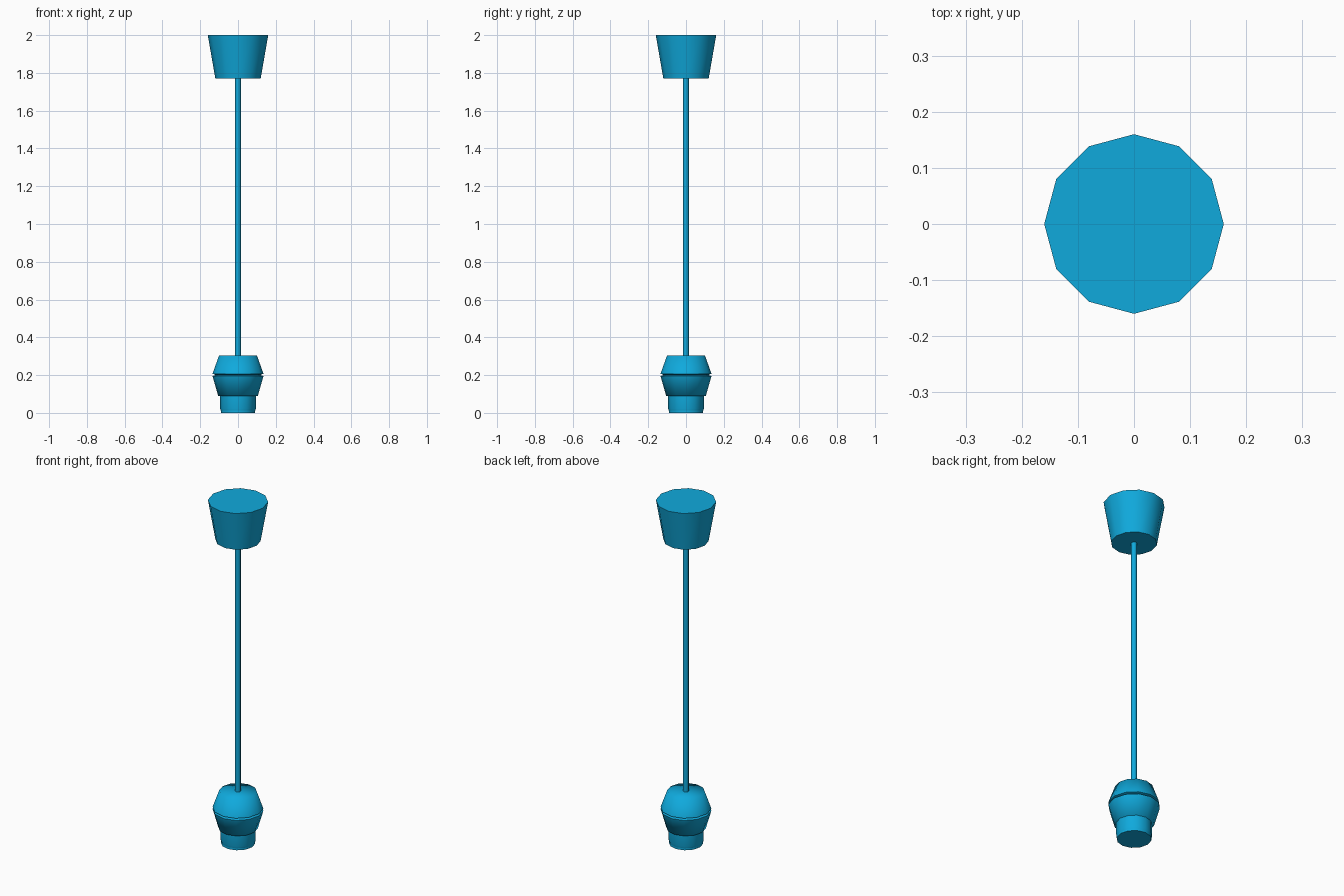
import bpy, bmesh, math

SIDES = 12

cube = bpy.data.objects.get("Cube")
if cube:
    bpy.data.objects.remove(cube, do_unlink=True)

blue = bpy.data.materials.new("bright blue")
blue.use_nodes = True
colour = (0.005, 0.40, 0.72, 1)
blue.diffuse_color = colour
blue.node_tree.nodes["Principled BSDF"].inputs["Base Color"].default_value = colour


def lathe(name, profile, sides=SIDES, sharp_angle=40):
    """Spin a bottom-to-top (radius, height) profile around z, closing both ends."""
    bm = bmesh.new()
    rings = []
    for r, z in profile:
        rings.append([bm.verts.new((r * math.cos(2 * math.pi * i / sides),
                                    r * math.sin(2 * math.pi * i / sides), z))
                      for i in range(sides)])
    for low, high in zip(rings, rings[1:]):
        for i in range(sides):
            j = (i + 1) % sides
            bm.faces.new((low[i], low[j], high[j], high[i]))
    # End caps are fans around a centre point
    for ring, (r, z), flip in ((rings[0], profile[0], True), (rings[-1], profile[-1], False)):
        centre = bm.verts.new((0, 0, z))
        for i in range(sides):
            a, b = ring[i], ring[(i + 1) % sides]
            bm.faces.new((b, a, centre) if flip else (a, b, centre))
    mesh = bpy.data.meshes.new(name)
    bm.to_mesh(mesh)
    bm.free()
    mesh.materials.append(blue)
    obj = bpy.data.objects.new(name, mesh)
    bpy.context.collection.objects.link(obj)
    bpy.ops.object.select_all(action='DESELECT')
    obj.select_set(True)
    bpy.context.view_layer.objects.active = obj
    bpy.ops.object.shade_smooth_by_angle(angle=math.radians(sharp_angle))
    return obj


# Tapered cup at the ceiling
lathe("ceiling_cup", [(0.12, 1.77), (0.16, 2.0)])

# Thin cord, sunk slightly into both ends
lathe("hanging_cord", [(0.015, 0.3), (0.015, 1.775)], sides=8, sharp_angle=50)

# Two rounded shells meeting at a narrow groove
lathe("lower_socket_shell", [(0.105, 0.09), (0.135, 0.195), (0.115, 0.202)], sharp_angle=80)
lathe("upper_socket_shell", [(0.115, 0.2), (0.135, 0.207), (0.1, 0.305)], sharp_angle=80)

# Collar and bottom rim
lathe("socket_collar", [(0.09, 0.008), (0.094, 0.022), (0.094, 0.095)])
lathe("bottom_rim", [(0.091, 0.0), (0.091, 0.012)])
